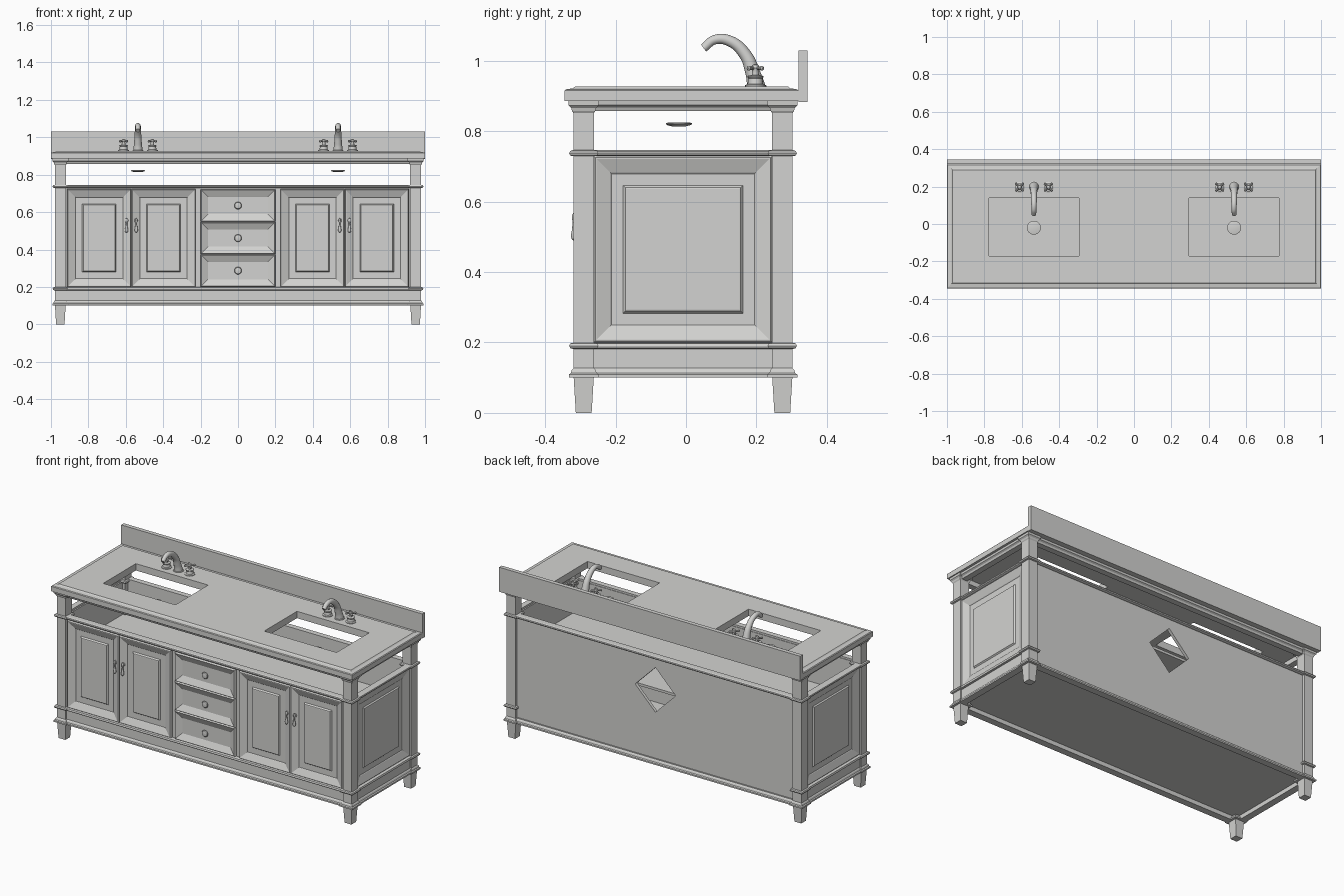
import bpy, bmesh, math

if "Cube" in bpy.data.objects:
    bpy.data.objects.remove(bpy.data.objects["Cube"])

grey = bpy.data.materials.new("plain_grey")
grey.diffuse_color = (0.65, 0.65, 0.635, 1)
grey.use_nodes = True
grey.node_tree.nodes["Principled BSDF"].inputs["Base Color"].default_value = grey.diffuse_color
CY = -0.0085            # cabinet centre in y
HX, HY = 0.98, 0.3115   # cabinet half size over the posts
PX, PY, PH = 0.95, 0.282, 0.0295   # post centres and half width


def finish(bm, name, loc=(0, 0, 0), rot=(0, 0, 0), smooth=False):
    bmesh.ops.recalc_face_normals(bm, faces=bm.faces[:])
    me = bpy.data.meshes.new(name)
    bm.to_mesh(me)
    bm.free()
    ob = bpy.data.objects.new(name, me)
    bpy.context.collection.objects.link(ob)
    ob.location, ob.rotation_euler = loc, rot
    me.materials.append(grey)
    if smooth:
        select(ob)
        bpy.ops.object.shade_smooth_by_angle(angle=math.radians(35))
    return ob


def select(ob):
    bpy.ops.object.select_all(action='DESELECT')
    ob.select_set(True)
    bpy.context.view_layer.objects.active = ob


def loft(bm, loops, ring=False):
    """Bridge equal loops of points; cap the ends, or close into a ring."""
    vs = [[bm.verts.new(p) for p in lp] for lp in loops]
    n = len(vs[0])
    pairs = list(zip(vs, vs[1:])) + ([(vs[-1], vs[0])] if ring else [])
    for a, b in pairs:
        for i in range(n):
            j = (i + 1) % n
            bm.faces.new((a[i], a[j], b[j], b[i]))
    if not ring:
        bm.faces.new(vs[0])
        bm.faces.new(vs[-1])


def rects(name, hx, hy, steps, loc=(0, 0, 0), rot=(0, 0, 0), ring=False):
    """Stack of rectangles: steps are (outward offset, height)."""
    bm = bmesh.new()
    loft(bm, [[(sx * (hx + o), sy * (hy + o), z) for sx, sy in
               ((-1, -1), (1, -1), (1, 1), (-1, 1))] for o, z in steps], ring)
    return finish(bm, name, loc, rot)


def box(name, x0, x1, y0, y1, z0, z1):
    return rects(name, (x1 - x0) / 2, (y1 - y0) / 2, [(0, z0), (0, z1)],
                 ((x0 + x1) / 2, (y0 + y1) / 2, 0))


def lathe(name, prof, loc, rot=(0, 0, 0), n=20):
    bm = bmesh.new()
    loft(bm, [[(r * math.cos(2 * math.pi * i / n), r * math.sin(2 * math.pi * i / n), z)
               for i in range(n)] for r, z in prof])
    return finish(bm, name, loc, rot, True)


def cut(ob, cutter):
    bpy.context.view_layer.update()
    m = ob.modifiers.new("cut", 'BOOLEAN')
    m.operation, m.object, m.solver = 'DIFFERENCE', cutter, 'EXACT'
    select(ob)
    bpy.ops.object.modifier_apply(modifier=m.name)
    bpy.data.objects.remove(cutter, do_unlink=True)


FRONT = (math.pi / 2, 0, 0)

# countertop with two sink openings, and backsplash
top = rects("countertop", 1.0, 0.3325,
            [(0, .886), (0, .915), (-.004, .919), (-.024, .922), (-.03, .927)], (0, -.0125, 0))
for s in (-1, 1):
    cut(top, box("sink_cutter", s * .535 - .24, s * .535 + .24, -.172, .138, .8, 1))
box("backsplash", -1, 1, .32, .345, .883, 1.03)

# posts, tapered feet and post collars
collars = [("capital", [(0, .852), (.004, .858), (.006, .866), (.013, .873), (.014, .886)]),
           ("upper_collar", [(.002, .729), (.009, .731), (.012, .7375), (.009, .744), (.002, .746)]),
           ("lower_collar", [(.002, .182), (.009, .184), (.012, .1905), (.009, .197), (.002, .199)]),
           ("base_collar", [(.013, .1), (.013, .109), (.007, .113), (.005, .121), (0, .127)])]
for sx in (-1, 1):
    for sy in (-1, 1):
        at = (sx * PX, CY + sy * PY, 0)
        rects("post", PH, PH, [(0, .1), (0, .87)], at)
        rects("foot", PH, PH, [(-.007, 0), (-.001, .1)], at)
        for nm, st in collars:
            rects(nm, PH, PH, st, at)

# mouldings running round the cabinet between the posts
rects("top_moulding", HX, HY, [(-.045, .886), (.006, .886), (.004, .874), (-.005, .868),
                               (-.009, .858), (-.045, .858)], (0, CY, 0), ring=True)
rects("middle_moulding", HX, HY, [(-.035, .746), (-.004, .746), (.003, .743), (.005, .7375),
                                  (.003, .732), (-.004, .729), (-.035, .729)], (0, CY, 0), ring=True)
base = rects("base_frame", HX, HY,
             [(-.035, .1), (.006, .1), (.006, .109), (0, .113), (-.003, .121), (-.008, .127),
              (-.008, .182), (.003, .184), (.005, .1905), (.003, .197), (-.008, .199),
              (-.035, .199)], (0, CY, 0), ring=True)
cut(base, box("back_cutter", -.925, .925, .2, .4, .13, .3))   # plain back between the posts

# hollow cabinet box with a middle shelf
box("cabinet_floor", -.95, .95, -.29, .272, .125, .14)
box("middle_shelf", -.935, .935, -.282, .27, .525, .54)
box("front_board", -.93, .93, -.299, -.282, .19, .735)
for s in (-1, 1):
    box("side_board", s * .945 - .008, s * .945 + .008, -.27, .255, .19, .735)
back = box("back_board", -.93, .93, .272, .29, .12, .74)
diamond = box("diamond_cutter", -.095, .095, -.1, .1, -.095, .095)
diamond.location = (0, .28, .54)
diamond.rotation_euler = (0, math.pi / 4, 0)
cut(back, diamond)

# doors, drawers and side panels: nested mitred frames with raised centres
DOOR = [(0, 0), (0, .013), (-.004, .019), (-.008, .019), (-.042, .004), (-.045, .001),
        (-.08, .001), (-.086, .01), (-.09, .011)]
DRAWER = [(0, 0), (0, .013), (-.004, .019), (-.036, .004), (-.04, .002)]
SIDE = [(0, 0), (0, .015), (-.004, .019), (-.008, .019), (-.046, .005), (-.05, .002),
        (-.083, .002), (-.089, .009), (-.093, .01)]
for x in (-.742, -.398, .398, .742):
    rects("door", .171, .262, DOOR, (x, -.298, .461), FRONT)
for z in (.635, .461, .287):
    rects("drawer", .2, .086, DRAWER, (0, -.298, z), FRONT)
    lathe("drawer_knob", [(.008, 0), (.008, .008), (.018, .01), (.02, .014), (.017, .018), (.006, .02)],
          (0, -.3, z), FRONT)
for s in (-1, 1):
    rects("side_panel", .253, .2645, SIDE, (s * .952, CY, .4645), (math.pi / 2, 0, s * math.pi / 2))

# drop pulls on the doors
for c in (-.57, .57):
    for s in (-1, 1):
        x = c + s * .026
        lathe("pull_plate", [(.011, 0), (.011, .004), (.006, .007), (.005, .012), (.002, .014)],
              (x, -.309, .555), FRONT, 12)
        lathe("drop_pull", [(.002, .49), (.007, .494), (.009, .504), (.006, .52), (.004, .54),
                            (.006, .555), (.006, .562), (.002, .568)], (x, -.318, 0), n=12)

# spout: tapered tube along an arch, in the y-z plane
ARCH = [(.2, .925, .026), (.19, .965, .021), (.168, 1.018, .0175), (.125, 1.056, .0155),
        (.082, 1.06, .0135), (.05, 1.036, .012)]


def spout(x):
    cu = bpy.data.curves.new("spout", 'CURVE')
    cu.dimensions, cu.bevel_depth, cu.bevel_resolution = '3D', 1, 4
    cu.use_fill_caps, cu.resolution_u = True, 8
    sp = cu.splines.new('BEZIER')
    sp.bezier_points.add(len(ARCH) - 1)
    for p, (y, z, r) in zip(sp.bezier_points, ARCH):
        p.co, p.radius = (x, y, z), r
        p.handle_left_type = p.handle_right_type = 'AUTO'
    ob = bpy.data.objects.new("spout", cu)
    bpy.context.collection.objects.link(ob)
    cu.materials.append(grey)
    select(ob)
    bpy.ops.object.convert(target='MESH')
    bpy.ops.object.shade_smooth_by_angle(angle=math.radians(40))


# faucet sets and drain plates
for c in (-.535, .535):
    spout(c)
    lathe("spout_base", [(.029, .925), (.029, .93), (.025, .932)], (c, .2, 0))
    lathe("drain_plate", [(.02, .814), (.032, .817), (.037, .82), (.037, .823), (.03, .825)],
          (c, -.02, 0), n=28)
    for s in (-1, 1):
        at = (c + s * .077, .197, 0)
        lathe("tap_base", [(.029, .925), (.029, .931), (.022, .934), (.02, .95), (.023, .954),
                           (.023, .957), (.01, .96), (.009, .972), (.012, .98), (.009, .988), (.003, .991)], at)
        for a in (math.pi / 4, -math.pi / 4):
            lathe("tap_lever", [(.003, -.031), (.007, -.028), (.005, -.018), (.005, .018),
                                (.007, .028), (.003, .031)], (at[0], at[1], .979), (math.pi / 2, 0, a), 10)
